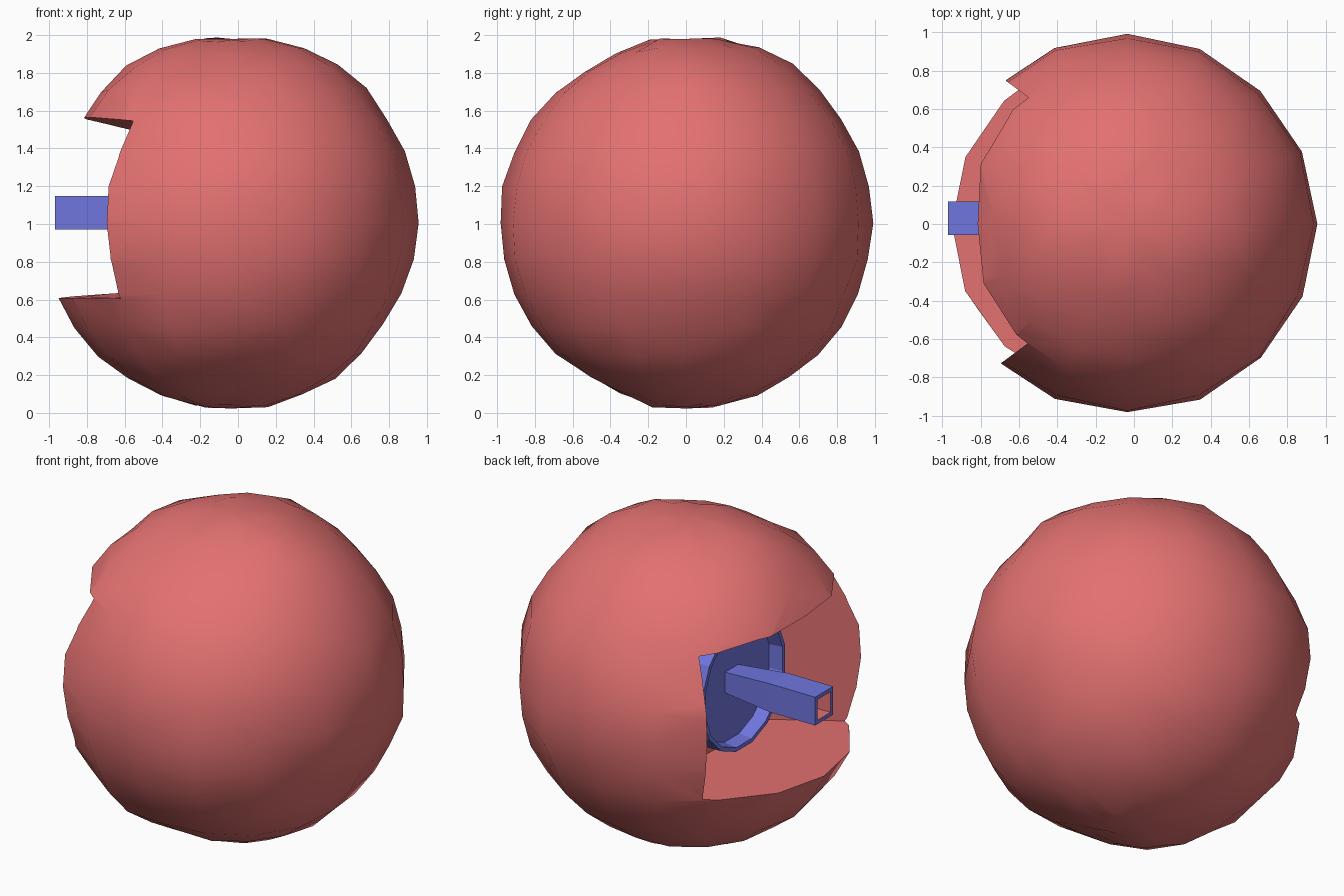
import bpy, bmesh, math, random
from mathutils import Vector

random.seed(7)
if "Cube" in bpy.data.objects:
    bpy.data.objects.remove(bpy.data.objects["Cube"], do_unlink=True)


def material(name, rgb):
    m = bpy.data.materials.new(name)
    m.use_nodes = True
    m.diffuse_color = (*rgb, 1)
    m.node_tree.nodes["Principled BSDF"].inputs["Base Color"].default_value = (*rgb, 1)
    return m


RED = material("coral_red", (0.77, 0.165, 0.165))
BLUE = material("slate_blue", (0.16, 0.18, 0.73))


def to_object(bm, name, mats):
    bmesh.ops.recalc_face_normals(bm, faces=bm.faces)
    mesh = bpy.data.meshes.new(name)
    bm.to_mesh(mesh)
    bm.free()
    for m in mats:
        mesh.materials.append(m)
    ob = bpy.data.objects.new(name, mesh)
    bpy.context.collection.objects.link(ob)
    return ob


def loft(name, rings, mats, inner_from=None):
    """Closed skin over equal rings of points; later bands may use material 1."""
    bm = bmesh.new()
    loops = [[bm.verts.new(p) for p in ring] for ring in rings]
    n = len(loops[0])
    bm.faces.new(loops[0])
    for k, (a, b) in enumerate(zip(loops, loops[1:])):
        for i in range(n):
            j = (i + 1) % n
            f = bm.faces.new((a[i], a[j], b[j], b[i]))
            f.material_index = int(inner_from is not None and k >= inner_from)
    cap = bm.faces.new(loops[-1])
    cap.material_index = int(inner_from is not None)
    return to_object(bm, name, mats)


def circle(x, r, sides, cy=0.03, cz=1.06):
    """Ring of points about the x axis, flat sides facing up and down."""
    angles = [2 * math.pi * (i + 0.5) / sides for i in range(sides)]
    return [(x, cy + r * math.cos(t), cz + r * math.sin(t)) for t in angles]


# Lumpy ball body: broad dents and bumps (direction, height) plus fine jitter
LUMPS = [((0, -0.5, 0.85), -0.035), ((0, 0.57, 0.82), 0.03),
         ((0.85, 0, -0.53), -0.035), ((-0.56, 0, 0.83), 0.025),
         ((0, -0.5, -0.86), -0.025), ((-0.83, 0, 0.56), -0.03),
         ((0.6, 0, 0.8), 0.02)]
bm = bmesh.new()
bmesh.ops.create_uvsphere(bm, u_segments=16, v_segments=16, radius=1)
for v in bm.verts:
    d = v.co.normalized()
    r = random.uniform(0.98, 1.0)
    for way, height in LUMPS:
        r += height * math.exp(-((d - Vector(way)).length / 0.25) ** 2)
    v.co = d * r + Vector((-0.035, 0, 1.005))
    v.co.z = min(2, max(0, v.co.z))
    if d.z > 0.99:
        v.co.z = 1.98
bmesh.ops.triangulate(bm, faces=bm.faces)
body = to_object(bm, "ball_body", [RED])


# Flared recess cut into the side, a little taller toward the front
def opening(x, half_y, low, high):
    return [(x, 0.02 - half_y, low - 0.02), (x, 0.02 + half_y, low + 0.01),
            (x, 0.02 + half_y, high - 0.03), (x, 0.02 - half_y, high + 0.02)]


cutter = loft("recess_cutter", [opening(-1.2, 1.12, 0.60, 1.61),
                                opening(-0.28, 0.44, 0.64, 1.49)], [RED])
cutter.hide_render = True
cut = body.modifiers.new("recess", "BOOLEAN")
cut.operation = "DIFFERENCE"
cut.solver = "EXACT"
cut.object = cutter
bpy.ops.object.select_all(action="DESELECT")
body.select_set(True)
bpy.context.view_layer.objects.active = body
bpy.ops.object.modifier_apply(modifier=cut.name)
bpy.data.objects.remove(cutter, do_unlink=True)
bpy.ops.object.shade_smooth_by_angle(angle=math.radians(35))

# Rimmed dish at the back of the recess
dish_profile = [(-0.26, 0.41), (-0.42, 0.41), (-0.42, 0.385), (-0.335, 0.375)]
loft("dish", [circle(x, r, 16) for x, r in dish_profile], [BLUE])

# Square hollow tube: tapered neck, straight muzzle, open end
tube_profile = [(-0.30, 0.062), (-0.66, 0.088), (-0.97, 0.088),
                (-0.97, 0.064), (-0.80, 0.064)]
loft("square_tube", [circle(x, h * math.sqrt(2), 4) for x, h in tube_profile],
     [BLUE, RED], inner_from=3)
